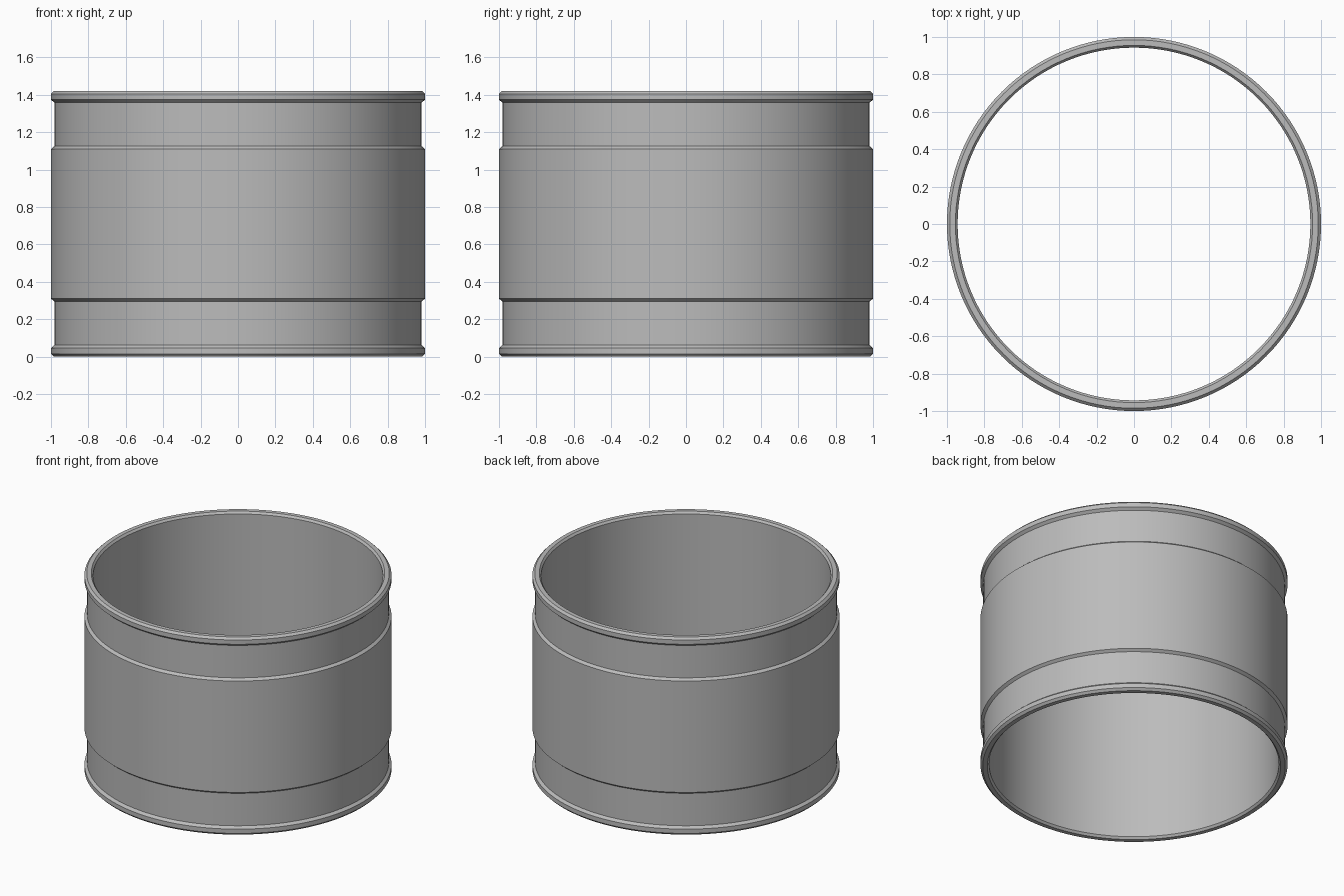
import bpy, bmesh, math

cube = bpy.data.objects.get("Cube")
if cube:
    bpy.data.objects.remove(cube, do_unlink=True)

HEIGHT = 1.42
SEGMENTS = 128

# Plain grey metal
metal = bpy.data.materials.new("grey_metal")
metal.use_nodes = True
grey = (0.5, 0.5, 0.5, 1)
metal.diffuse_color = grey
metal.node_tree.nodes["Principled BSDF"].inputs["Base Color"].default_value = grey

# Lower half of the wall section (radius, height): bore, chamfered rim, groove, band
half = [(0.943, 0.015), (0.955, 0), (0.985, 0), (1, 0.015), (1, 0.046),
        (0.982, 0.062), (0.982, 0.295), (1, 0.31)]
section = half + [(r, HEIGHT - z) for r, z in reversed(half)]

# Revolve the closed section into a sleeve
bm = bmesh.new()
rings = []
for i in range(SEGMENTS):
    a = math.tau * i / SEGMENTS
    rings.append([bm.verts.new((r * math.cos(a), r * math.sin(a), z)) for r, z in section])
for i, ring in enumerate(rings):
    following = rings[(i + 1) % SEGMENTS]
    for j in range(len(section)):
        k = (j + 1) % len(section)
        bm.faces.new((ring[j], following[j], following[k], ring[k]))
bmesh.ops.recalc_face_normals(bm, faces=bm.faces)
mesh = bpy.data.meshes.new("ring_sleeve")
bm.to_mesh(mesh)
bm.free()

sleeve = bpy.data.objects.new("ring_sleeve", mesh)
bpy.context.collection.objects.link(sleeve)
mesh.materials.append(metal)

# Smooth around the wall, crisp at the rims and shoulders
bpy.ops.object.select_all(action='DESELECT')
sleeve.select_set(True)
bpy.context.view_layer.objects.active = sleeve
bpy.ops.object.shade_smooth_by_angle(angle=math.radians(30))
